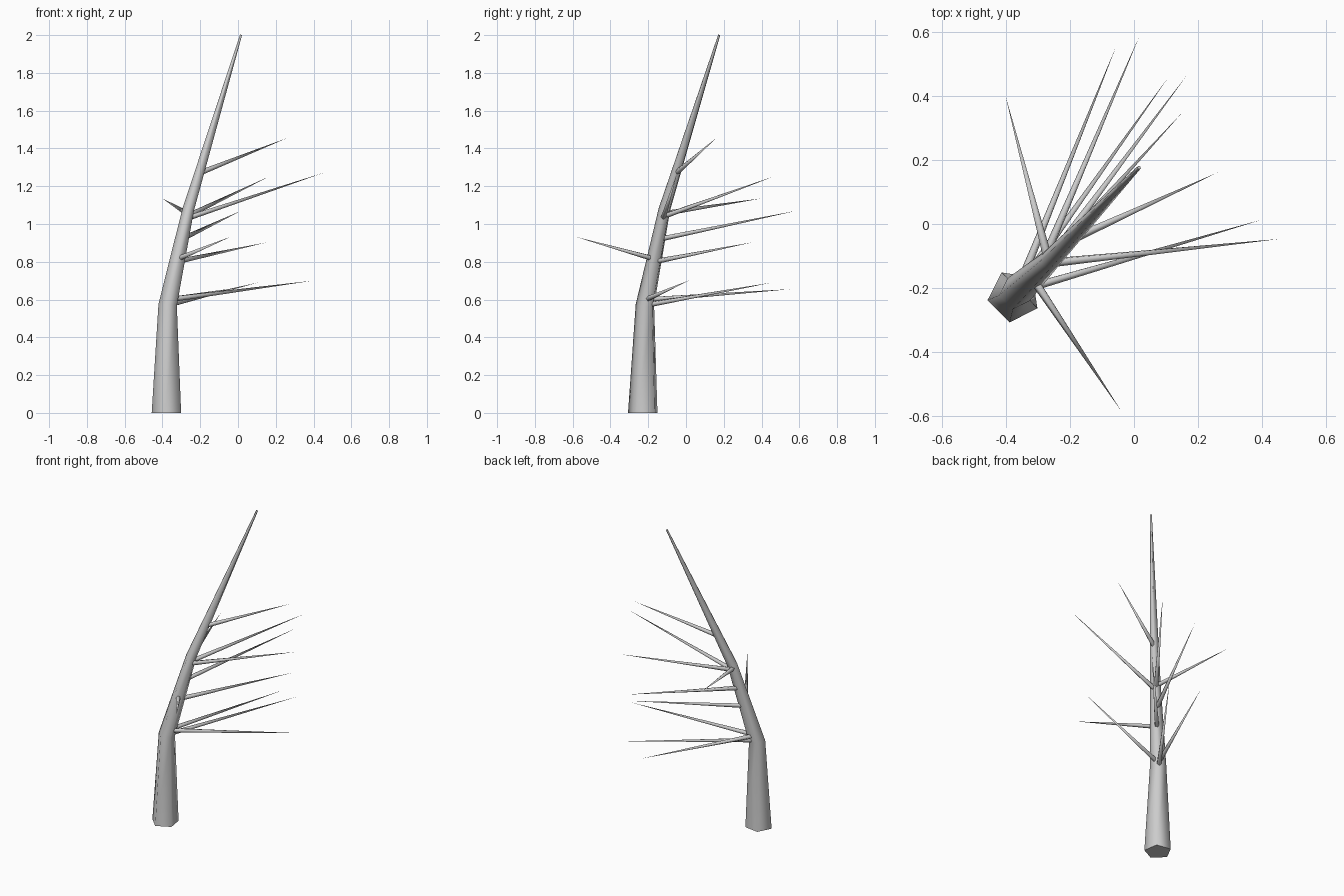
import bpy, bmesh, math
from mathutils import Vector

if "Cube" in bpy.data.objects:
    bpy.data.objects.remove(bpy.data.objects["Cube"])


def tube(name, path, radii, sides, angle=0.0):
    """Tapered tube through the path; a zero last radius makes a point."""
    pts = [Vector(p) for p in path]
    bm = bmesh.new()
    rings = []
    for i, (p, r) in enumerate(zip(pts, radii)):
        if r == 0:
            rings.append([bm.verts.new(p)])
            continue
        if i == 0:
            d = pts[1] - pts[0]
        elif i == len(pts) - 1:
            d = pts[-1] - pts[-2]
        else:
            d = (pts[i + 1] - p).normalized() + (p - pts[i - 1]).normalized()
        if i == 0 and p.z == 0:
            d = Vector((0, 0, 1))
        q = Vector((0, 0, 1)).rotation_difference(d.normalized())
        ring = []
        for k in range(sides):
            a = angle + k * math.tau / sides
            ring.append(bm.verts.new(p + q @ Vector((r * math.cos(a), r * math.sin(a), 0))))
        rings.append(ring)
    for lo, hi in zip(rings, rings[1:]):
        for k in range(sides):
            n = (k + 1) % sides
            if len(hi) == 1:
                bm.faces.new((lo[k], lo[n], hi[0]))
            else:
                bm.faces.new((lo[k], lo[n], hi[n], hi[k]))
    for f in bm.faces:
        f.smooth = True
    bm.faces.new(list(reversed(rings[0])))
    if len(rings[-1]) > 1:
        bm.faces.new(rings[-1])
    me = bpy.data.meshes.new(name)
    bm.to_mesh(me)
    bm.free()
    ob = bpy.data.objects.new(name, me)
    bpy.context.collection.objects.link(ob)


# Leaning five-sided trunk
trunk = [(-0.375, -0.225, 0), (-0.37, -0.215, 0.57), (-0.262, -0.113, 1.075), (0.016, 0.176, 2.0)]
tube("trunk", trunk, [0.083, 0.052, 0.033, 0.006], 5, math.radians(45))


def axis_at(z):
    for a, b in zip(trunk, trunk[1:]):
        if a[2] <= z <= b[2]:
            return Vector(a).lerp(Vector(b), (z - a[2]) / (b[2] - a[2]))


# Bare branches: height on the trunk, tip position
branches = [
    (1.27, (0.26, 0.16, 1.455)),
    (1.04, (0.162, 0.46, 1.25)),
    (1.03, (0.45, -0.047, 1.27)),
    (1.055, (-0.40, 0.397, 1.135)),
    (0.92, (0.016, 0.584, 1.07)),
    (0.815, (-0.04, -0.583, 0.932)),
    (0.80, (0.15, 0.347, 0.902)),
    (0.60, (0.397, 0.013, 0.70)),
    (0.57, (0.106, 0.456, 0.69)),
    (0.60, (-0.056, 0.553, 0.655)),
]
for i, (z, tip) in enumerate(branches):
    tube(f"branch_{i + 1}", [axis_at(z), tip], [0.015, 0], 5)
